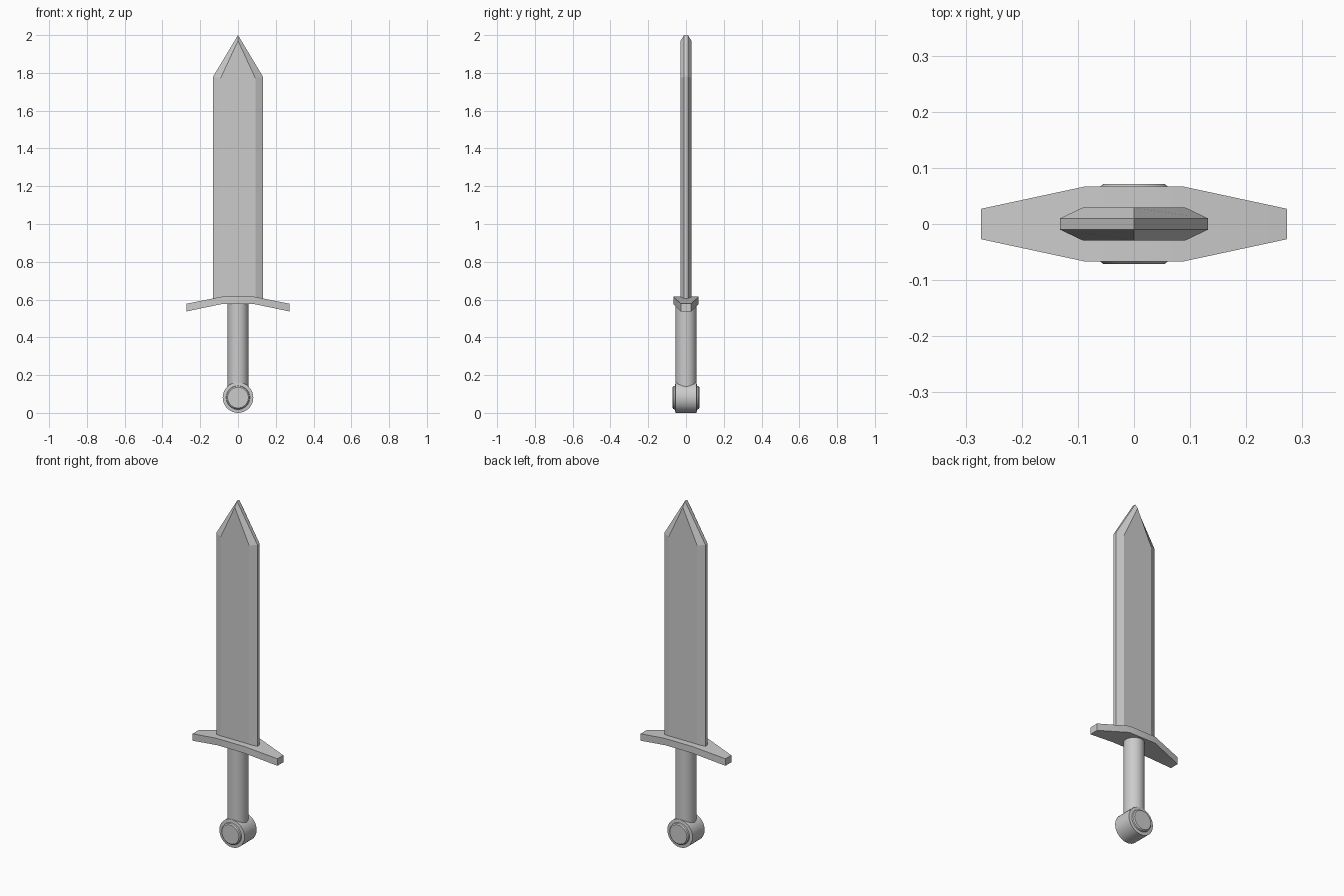
import bpy, bmesh, math
from mathutils import Vector

if "Cube" in bpy.data.objects:
    bpy.data.objects.remove(bpy.data.objects["Cube"])


def loft(name, rings):
    """Skin a list of equal-length closed rings and cap both ends."""
    bm = bmesh.new()
    loops = [[bm.verts.new(p) for p in ring] for ring in rings]
    n = len(rings[0])
    for a, b in zip(loops, loops[1:]):
        for i in range(n):
            j = (i + 1) % n
            bm.faces.new((a[i], a[j], b[j], b[i]))
    bm.faces.new(loops[0])
    bm.faces.new(loops[-1])
    bmesh.ops.recalc_face_normals(bm, faces=bm.faces)
    mesh = bpy.data.meshes.new(name)
    bm.to_mesh(mesh)
    bm.free()
    obj = bpy.data.objects.new(name, mesh)
    bpy.context.collection.objects.link(obj)
    return obj


def smooth(obj, angle):
    bpy.ops.object.select_all(action='DESELECT')
    obj.select_set(True)
    bpy.context.view_layer.objects.active = obj
    bpy.ops.object.shade_smooth_by_angle(angle=math.radians(angle))


# Blade: pointed outline, bevelled towards both flat faces
def blade_outline(y, half, shoulder, tip):
    return [(-half, y, 0.595), (half, y, 0.595), (half, y, shoulder),
            (0, y, tip), (-half, y, shoulder)]


edge = (0.01, 0.132, 1.78, 2.0)
flat = (0.029, 0.092, 1.772, 1.97)
loft("blade", [blade_outline(s * y, h, sh, t)
               for s, (y, h, sh, t) in ((-1, flat), (-1, edge), (1, edge), (1, flat))])

# Crossguard: drooping, tapered bar
stations = [(-0.273, 0.027, 0.578, 0.537), (-0.087, 0.067, 0.615, 0.576),
            (0.087, 0.067, 0.615, 0.576), (0.273, 0.027, 0.578, 0.537)]
guard = loft("crossguard", [[(x, -w, lo), (x, w, lo), (x, w, hi), (x, -w, hi)]
                            for x, w, hi, lo in stations])
smooth(guard, 40)


def ring(r, h, axis, centre, n=32):
    pts = []
    for i in range(n):
        a = 2 * math.pi * i / n
        c, s = r * math.cos(a), r * math.sin(a)
        p = Vector((c, s, h)) if axis == 'Z' else Vector((c, h, s))
        pts.append(p + Vector(centre))
    return pts


# Grip
smooth(loft("grip", [ring(0.055, z, 'Z', (0, 0, 0)) for z in (0.1, 0.59)]), 30)

# Pommel: front-to-back drum with a raised disc on each face
half = [(0.081, 0.056), (0.063, 0.058), (0.061, 0.066), (0.055, 0.071)]
profile = [(r, -y) for r, y in reversed(half)] + half
smooth(loft("pommel", [ring(r, y, 'Y', (0, 0, 0.081)) for r, y in profile]), 35)
